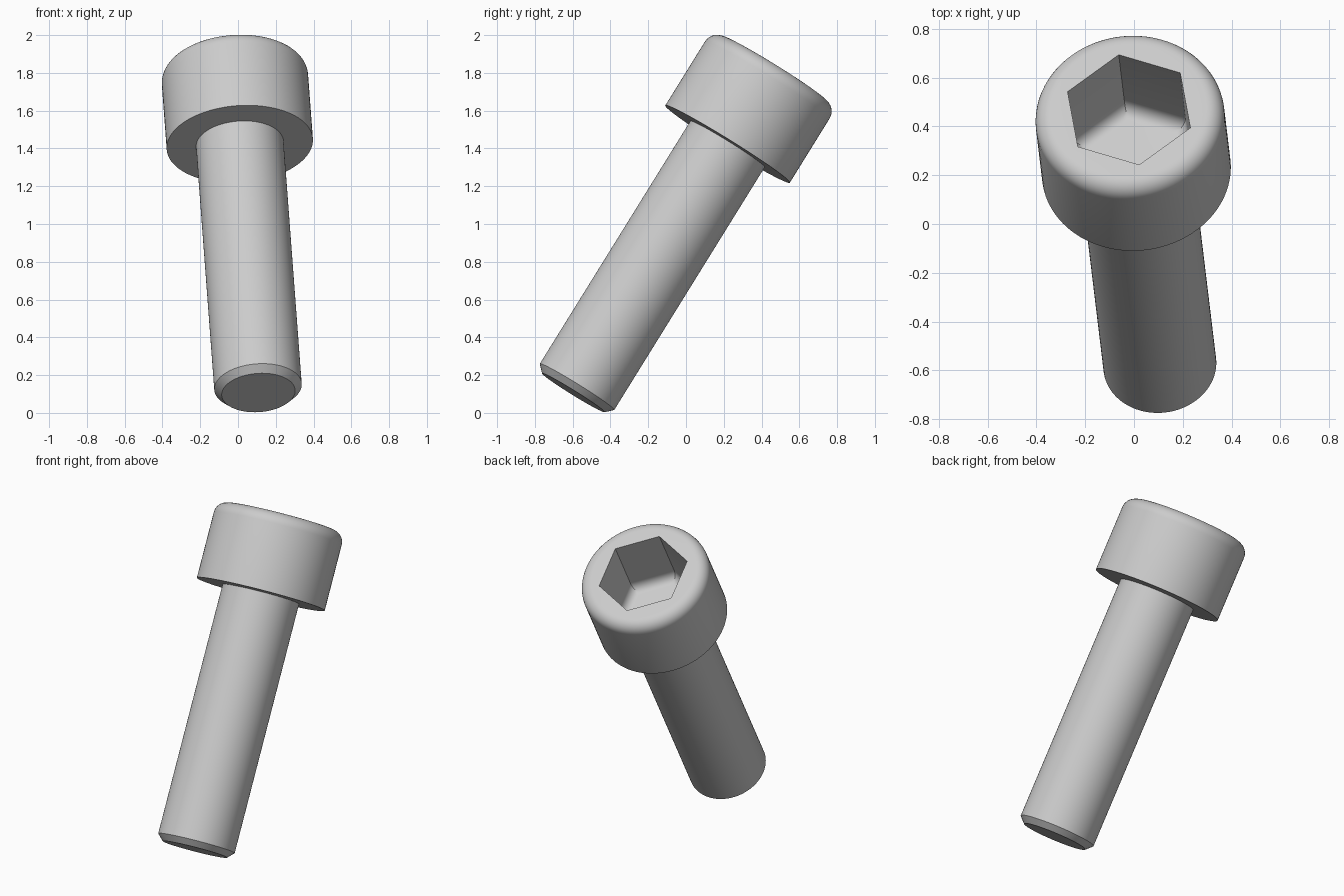
import bpy
import bmesh
from math import cos, sin, pi, radians
from mathutils import Matrix, Vector

if "Cube" in bpy.data.objects:
    bpy.data.objects.remove(bpy.data.objects["Cube"])

SEGMENTS = 96
HEAD_R, HEAD_H, FILLET = 0.388, 0.472, 0.072
SHAFT_R, SHAFT_L, CHAMFER = 0.232, 1.552, 0.037
HEX_R, SOCKET_DEPTH, SOCKET_FILLET = 0.27, 0.41, 0.06

# Placement: origin at the seat under the head, z along the leaning bolt axis
axis = Vector((-0.0636, 0.5259, 0.8482)).normalized()
corner = Vector((0.084, -0.451, 0.286))
corner = (corner - axis * corner.dot(axis)).normalized()
side = axis.cross(corner)
place = Matrix.Translation((0.0095, 0.22, 1.423)) @ Matrix((corner, side, axis)).transposed().to_4x4()

steel = bpy.data.materials.new("grey steel")
steel.use_nodes = True
GREY = (0.6, 0.6, 0.6, 1)
steel.diffuse_color = GREY
steel.node_tree.nodes["Principled BSDF"].inputs["Base Color"].default_value = GREY


def circle(r, z):
    return [Vector((r * cos(t), r * sin(t), z)) for t in angles]


def hexagon(r, z):
    ring = []
    for t in angles:
        d = r * cos(pi / 6) / cos(t % (pi / 3) - pi / 6)
        ring.append(Vector((d * cos(t), d * sin(t), z)))
    return ring


def loft(name, rings, cap_start=False, cap_end=False):
    """Skin a list of rings, ordered so that the outside faces out."""
    bm = bmesh.new()
    loops = [[bm.verts.new(place @ p) for p in ring] for ring in rings]
    for a, b in zip(loops, loops[1:]):
        for i in range(SEGMENTS):
            j = (i + 1) % SEGMENTS
            bm.faces.new((a[i], a[j], b[j], b[i]))
    if cap_start:
        bm.faces.new(loops[0][::-1])
    if cap_end:
        bm.faces.new(loops[-1])
    mesh = bpy.data.meshes.new(name)
    bm.to_mesh(mesh)
    bm.free()
    mesh.materials.append(steel)
    obj = bpy.data.objects.new(name, mesh)
    bpy.context.collection.objects.link(obj)
    bpy.ops.object.select_all(action="DESELECT")
    obj.select_set(True)
    bpy.context.view_layer.objects.active = obj
    bpy.ops.object.shade_smooth_by_angle(angle=radians(30))
    return obj


angles = [2 * pi * i / SEGMENTS for i in range(SEGMENTS)]
quarter = [pi / 2 * i / 8 for i in range(9)]

# Head: flat seat, straight side, rounded rim, then down into the hex socket
head = [circle(SHAFT_R, 0), circle(HEAD_R, 0)]
for q in quarter:
    head.append(circle(HEAD_R - FILLET * (1 - cos(q)), HEAD_H - FILLET * (1 - sin(q))))
head.append(hexagon(HEX_R, HEAD_H))
floor = HEAD_H - SOCKET_DEPTH
for q in quarter:
    head.append(hexagon(HEX_R - SOCKET_FILLET * (1 - cos(q)),
                        floor + SOCKET_FILLET * (1 - sin(q))))
loft("socket_head", head, cap_end=True)

# Shaft: plain cylinder with a chamfered tip
loft("shaft", [circle(SHAFT_R - CHAMFER, -SHAFT_L),
               circle(SHAFT_R, CHAMFER - SHAFT_L),
               circle(SHAFT_R, 0)], cap_start=True)
